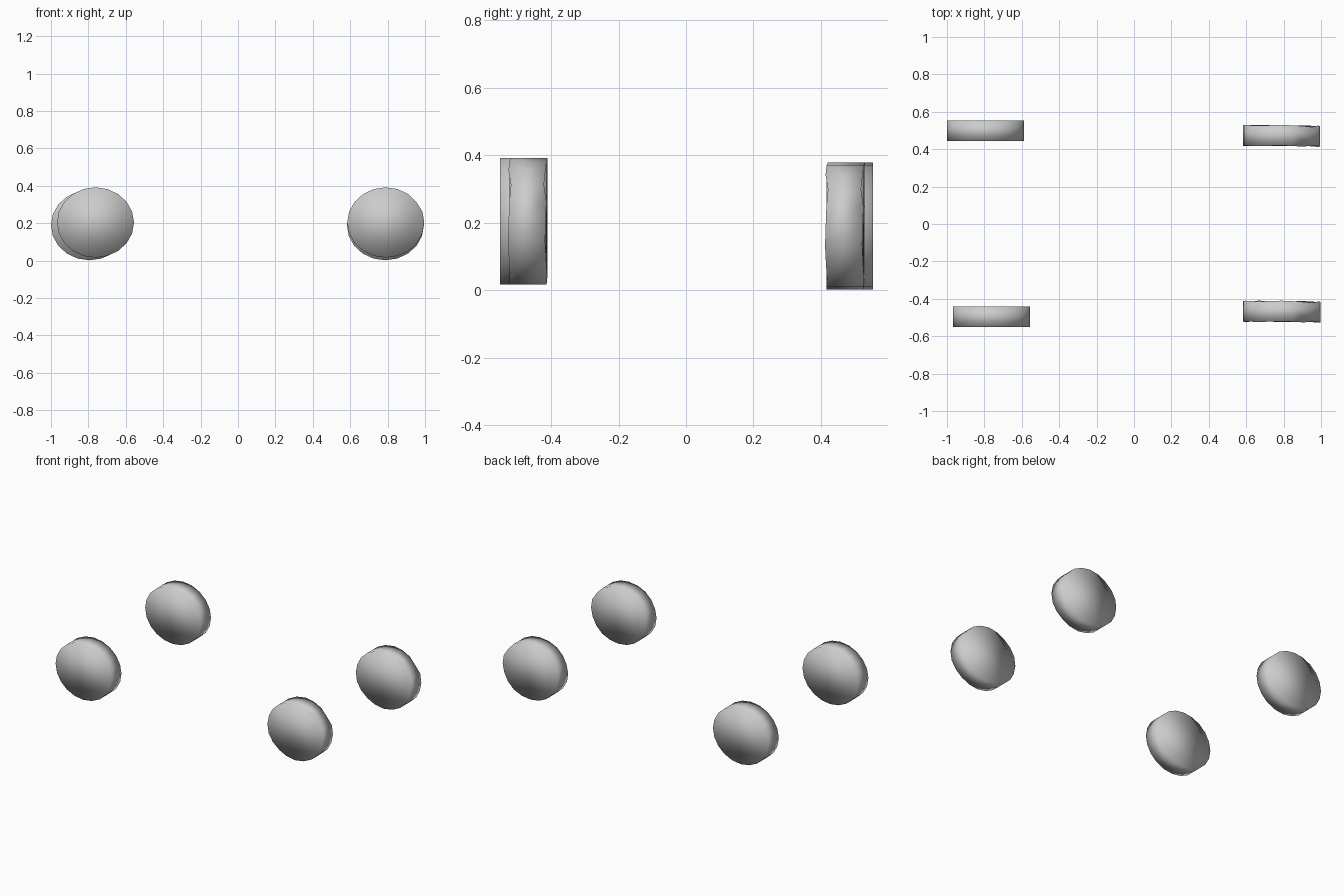
import bpy, bmesh
from math import sin, cos, pi

if "Cube" in bpy.data.objects:
    bpy.data.objects.remove(bpy.data.objects["Cube"])

SIDES = 20
RX, RZ, HALF = 0.206, 0.188, 0.055


def wheel(name, x, y, z, worn=False):
    """Slightly oval disc with its axle along y; worn ones have uneven rims."""
    bm = bmesh.new()
    rings = []
    for side in (-1, 1):
        ring = []
        for i in range(SIDES):
            a = 2 * pi * i / SIDES
            dy = 0.0
            r = 1.0
            if worn:
                # the outer end leans forward and the rim ripples a little
                dy = -0.004 * max(0, cos(a)) + 0.002 * sin(5 * a)
                if i == 2:
                    # small dent on the upper outer rim
                    r = 0.985
                    dy -= 0.006 * side
            ring.append(bm.verts.new((x + RX * r * cos(a),
                                      y + side * HALF + dy,
                                      z + RZ * r * sin(a))))
        rings.append(ring)
    front, back = rings
    bm.faces.new(front)
    bm.faces.new(back[::-1])
    for i in range(SIDES):
        j = (i + 1) % SIDES
        bm.faces.new((front[i], back[i], back[j], front[j]))
    bmesh.ops.recalc_face_normals(bm, faces=bm.faces)
    # triangulated caps, shaded smooth over the whole disc
    bmesh.ops.triangulate(bm, faces=[f for f in bm.faces if len(f.verts) > 4])
    for f in bm.faces:
        f.smooth = True
    mesh = bpy.data.meshes.new(name)
    bm.to_mesh(mesh)
    bm.free()
    bpy.context.collection.objects.link(bpy.data.objects.new(name, mesh))


# Four loose wheels, slightly staggered
wheel("front_left_wheel", -0.762, -0.496, 0.204)
wheel("back_left_wheel", -0.794, 0.499, 0.190)
wheel("front_right_wheel", 0.790, -0.467, 0.204, worn=True)
wheel("back_right_wheel", 0.788, 0.473, 0.190, worn=True)
